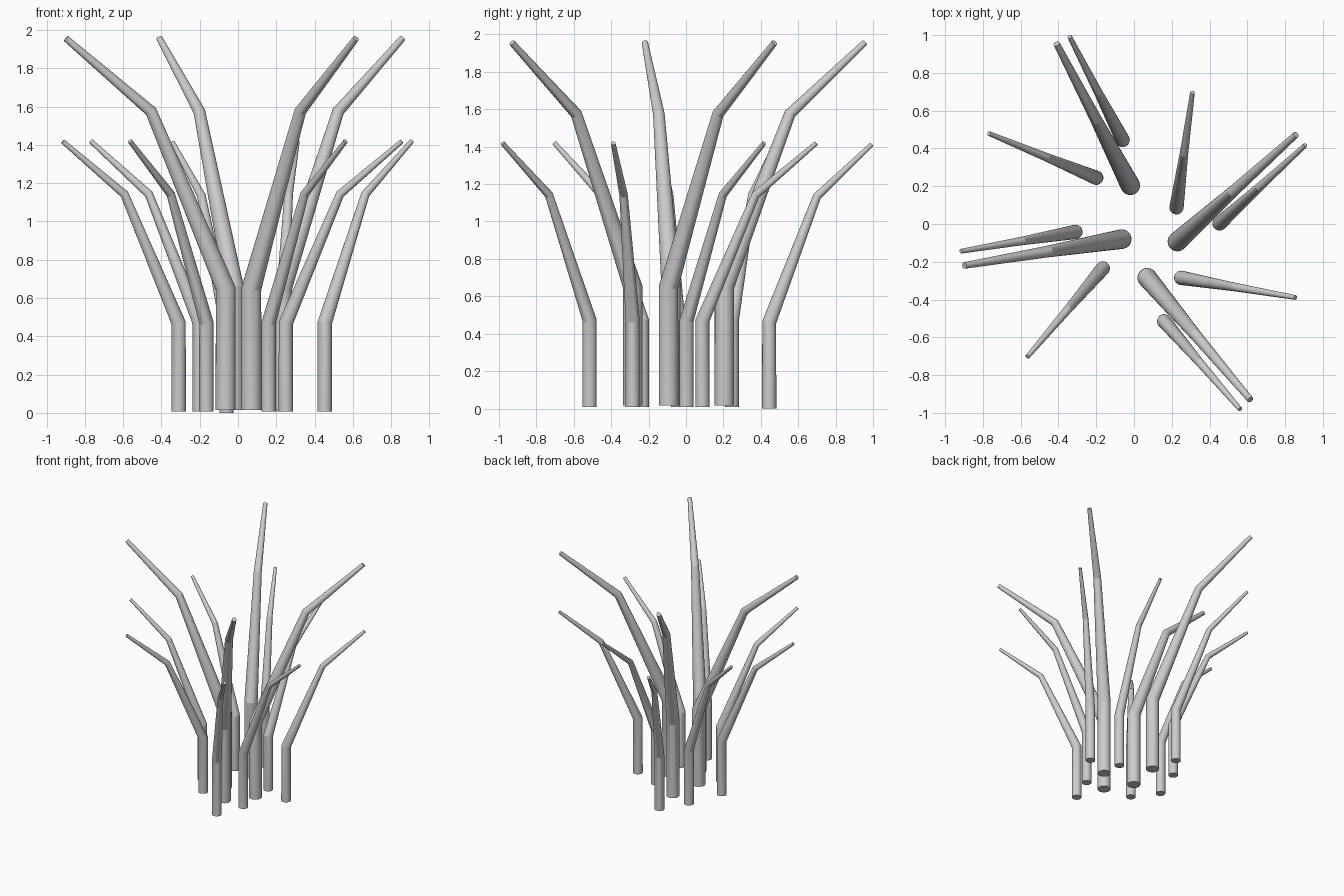
import bpy, bmesh, math
from mathutils import Vector

if "Cube" in bpy.data.objects:
    bpy.data.objects.remove(bpy.data.objects["Cube"])

SIDES = 24
# shared stem profile: (outward distance, height, radius)
PROFILE = [(0.0, 0.0, 0.052), (0.0, 0.635, 0.052), (0.395, 1.56, 0.031), (0.845, 1.94, 0.017)]


def stem(name, base, tip, scale, z0):
    """Bent tapering tube leaning from base towards tip (both xy)."""
    out = Vector((tip[0] - base[0], tip[1] - base[1], 0)).normalized()
    side = Vector((-out.y, out.x, 0))
    up = Vector((0, 0, 1))
    pts = [Vector((base[0], base[1], z0)) + (out * d + up * h) * scale for d, h, _ in PROFILE]
    dirs = [(b - a).normalized() for a, b in zip(pts, pts[1:])]
    bm = bmesh.new()
    rings = []
    for i, p in enumerate(pts):
        # mitred ring between neighbouring segments
        t = (dirs[max(i - 1, 0)] + dirs[min(i, len(dirs) - 1)]).normalized()
        u = side.cross(t)
        r = PROFILE[i][2] * scale
        rings.append([bm.verts.new(p + (side * math.cos(a) + u * math.sin(a)) * r)
                      for a in (2 * math.pi * k / SIDES for k in range(SIDES))])
    for lo, hi in zip(rings, rings[1:]):
        for k in range(SIDES):
            n = (k + 1) % SIDES
            bm.faces.new((lo[k], lo[n], hi[n], hi[k]))
    bm.faces.new(rings[0])
    bm.faces.new(rings[-1])
    bmesh.ops.recalc_face_normals(bm, faces=bm.faces)
    me = bpy.data.meshes.new(name)
    bm.to_mesh(me)
    bm.free()
    ob = bpy.data.objects.new(name, me)
    bpy.context.collection.objects.link(ob)
    bpy.ops.object.select_all(action='DESELECT')
    ob.select_set(True)
    bpy.context.view_layer.objects.active = ob
    bpy.ops.object.shade_smooth_by_angle(angle=math.radians(19))


# four tall stems: base and tip seen from above
TALL = [((-0.02, 0.205), (-0.41, 0.955)), ((0.23, -0.093), (0.86, 0.475)),
        ((0.07, -0.285), (0.62, -0.935)), ((-0.065, -0.08), (-0.90, -0.22))]
# eight short stems
SHORT = [((-0.06, 0.445), (-0.34, 0.99)), ((-0.20, 0.245), (-0.77, 0.48)),
         ((0.225, 0.088), (0.31, 0.70)), ((0.453, 0.003), (0.91, 0.42)),
         ((0.25, -0.285), (0.86, -0.39)), ((0.16, -0.515), (0.565, -0.985)),
         ((-0.165, -0.235), (-0.57, -0.71)), ((-0.31, -0.042), (-0.92, -0.145))]

for i, (b, t) in enumerate(TALL):
    stem(f"tall_stem_{i + 1}", b, t, 1.0, 0.015)
for i, (b, t) in enumerate(SHORT):
    stem(f"short_stem_{i + 1}", b, t, 0.727, 0.008 if i else 0.0)
